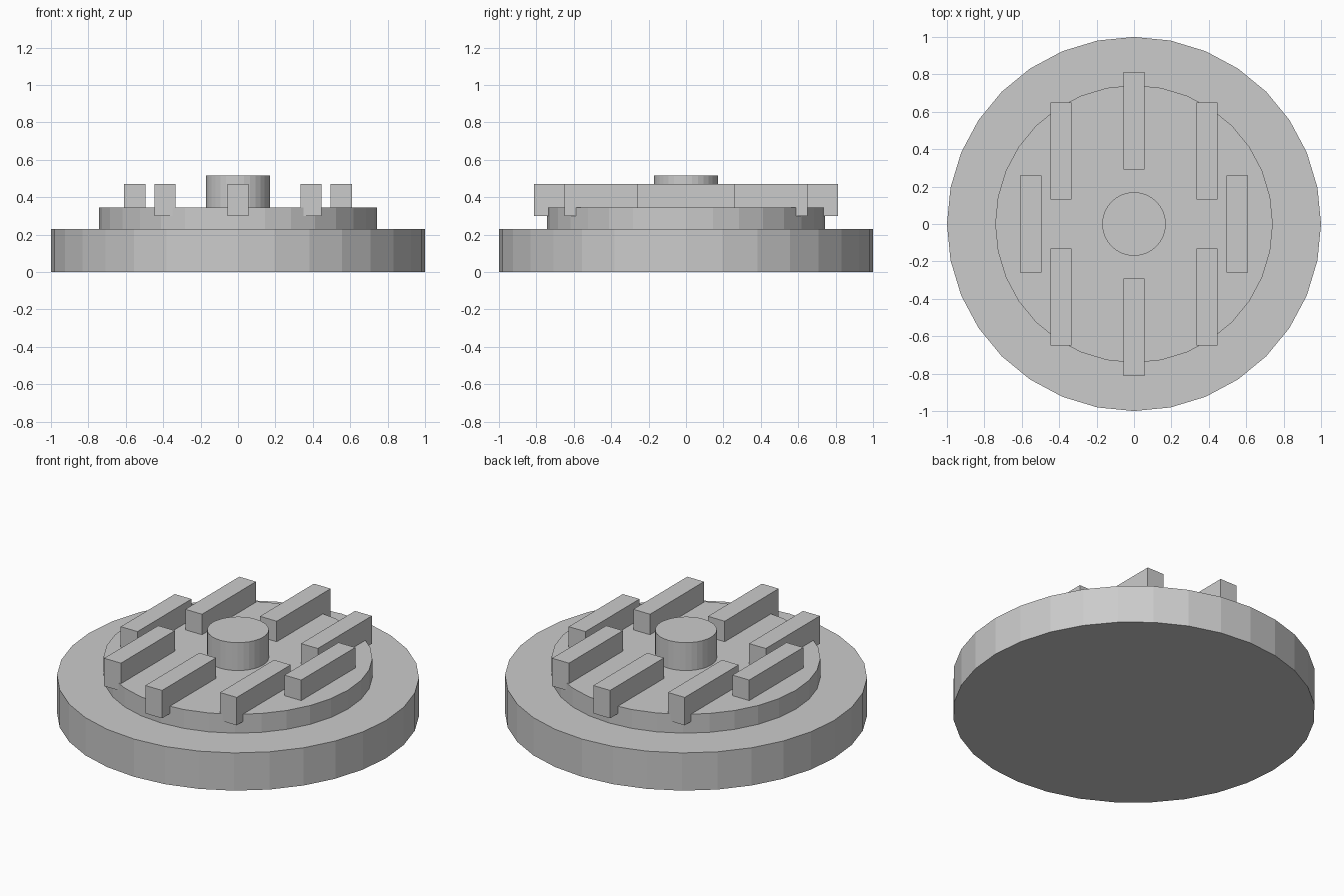
import bpy
import math

if "Cube" in bpy.data.objects:
    bpy.data.objects.remove(bpy.data.objects["Cube"])


def disc(name, radius, z0, z1):
    bpy.ops.mesh.primitive_cylinder_add(vertices=32, radius=radius, depth=z1 - z0,
                                        location=(0, 0, (z0 + z1) / 2))
    bpy.context.object.name = name


# Stepped round body and central hub
disc("base_disc", 1.0, 0.0, 0.23)
disc("raised_disc", 0.742, 0.23, 0.345)
disc("hub", 0.17, 0.345, 0.515)

# Ring of eight bars, all running along y
for i in range(8):
    a = i * math.pi / 4
    bpy.ops.mesh.primitive_cube_add(
        size=1, location=(0.552 * math.cos(a), 0.552 * math.sin(a), 0.385))
    bar = bpy.context.object
    bar.name = f"bar_{i + 1}"
    bar.scale = (0.113, 0.52, 0.17)
